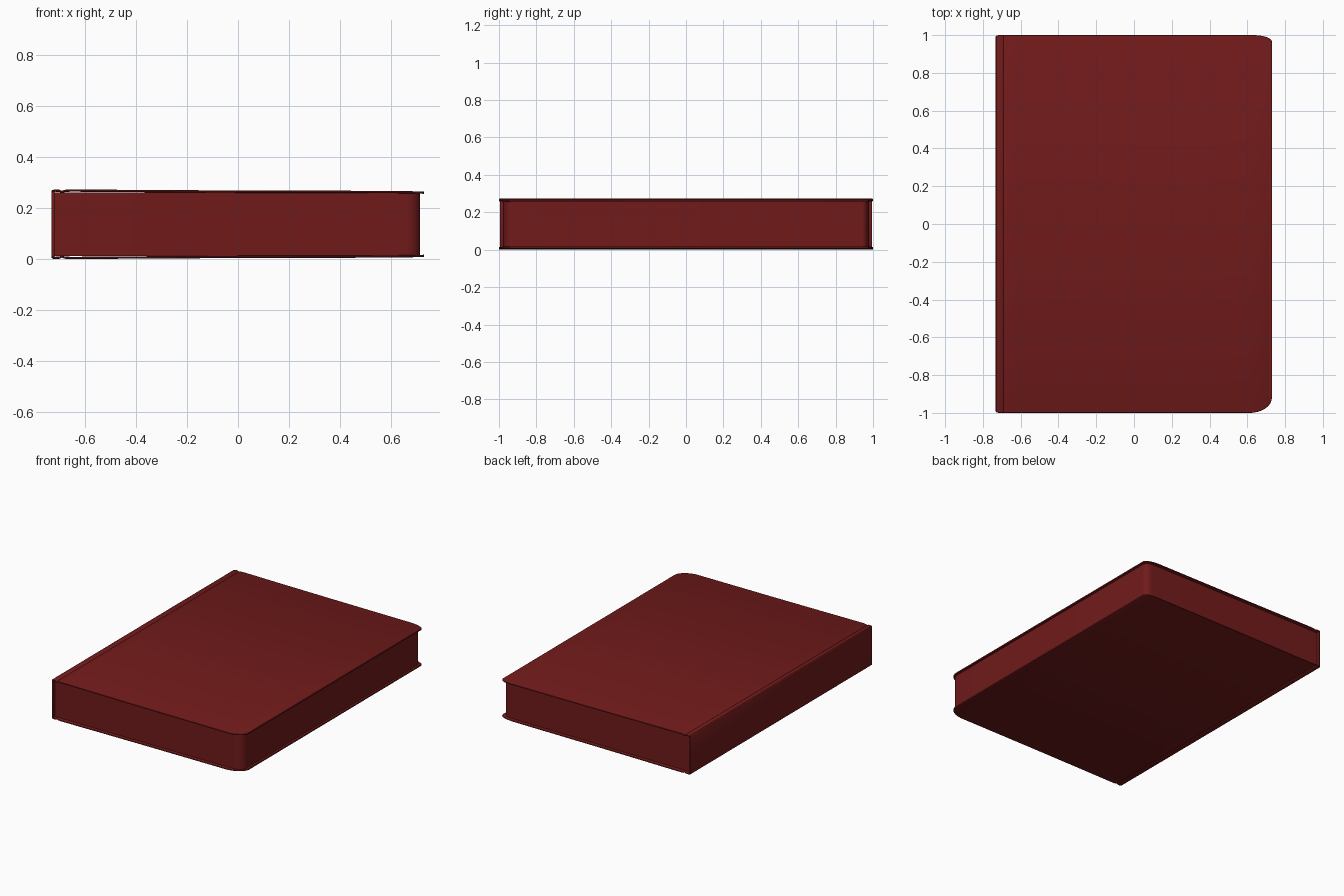
import bpy, bmesh
from math import sin, cos, pi, sqrt

if "Cube" in bpy.data.objects:
    bpy.data.objects.remove(bpy.data.objects["Cube"])

MID = 0.1365      # half height of the closed book
EDGE = 0.73       # fore edge of the covers

mat = bpy.data.materials.new("dark_red")
mat.diffuse_color = (0.165, 0.0105, 0.0105, 1)
mat.use_nodes = True
mat.node_tree.nodes["Principled BSDF"].inputs["Base Color"].default_value = mat.diffuse_color


def finish(name, bm):
    bmesh.ops.recalc_face_normals(bm, faces=bm.faces[:])
    me = bpy.data.meshes.new(name)
    bm.to_mesh(me)
    bm.free()
    ob = bpy.data.objects.new(name, me)
    bpy.context.collection.objects.link(ob)
    ob.location.z = MID
    me.materials.append(mat)
    bpy.ops.object.select_all(action='DESELECT')
    ob.select_set(True)
    bpy.context.view_layer.objects.active = ob
    bpy.ops.object.shade_smooth_by_angle(angle=0.6)
    return ob


def corner_inset(x, rx, ry):
    t = min(max((x - (EDGE - rx)) / rx, 0), 1)
    return ry * (1 - sqrt(1 - t * t))


# Cover boards: hinge bead, groove and board lofted along x, mirrored below
stations = [(-0.731, .131), (-0.727, .135), (-0.715, .1365), (-0.702, .136),
            (-0.691, .131), (-0.68, .135), (-0.66, .1365), (-0.62, .1365),
            (-0.4, .1347), (0, .1325), (0.4, .1315)]
for i in range(13):
    s = sin(i / 12 * pi / 2)
    stations.append((EDGE - 0.12 + 0.12 * s, .131 - 0.0025 * s))

bm = bmesh.new()
rings = []
H = 0.0045        # half board thickness
for k, (x, z) in enumerate(stations):
    spine_inset = 0.007 if k == 0 else 0.002 if k == 1 else 0
    lo = -1 + corner_inset(x, 0.12, 0.08) + spine_inset
    hi = 1 - corner_inset(x, 0.10, 0.035) - spine_inset
    ring = []
    for y, start in ((hi, -pi / 2), (lo, pi / 2)):
        side = 1 if y == hi else -1
        for j in range(5):
            a = start + j * pi / 4
            ring.append(bm.verts.new((x, y - side * H + H * cos(a), z - H + H * sin(a))))
    rings.append(ring)
n = len(rings[0])
for a, b in zip(rings, rings[1:]):
    for j in range(n):
        bm.faces.new((a[j], a[(j + 1) % n], b[(j + 1) % n], b[j]))
bm.faces.new(rings[0])
bm.faces.new(rings[-1])
covers = finish("cover_boards", bm)
mirror = covers.modifiers.new("mirror", 'MIRROR')
mirror.use_axis = (False, False, True)

# Spine: flat strip with softened edges
bm = bmesh.new()
bmesh.ops.create_cube(bm, size=1)
for v in bm.verts:
    v.co.x = -0.7255 + v.co.x * 0.013
    v.co.y *= 1.99
    v.co.z *= 0.264
bmesh.ops.bevel(bm, geom=bm.edges[:], offset=0.003, segments=2,
                profile=0.5, affect='EDGES')
finish("spine", bm)

# Page block: inset from the covers, rounded at the fore edge corners
bm = bmesh.new()
outline = [(-0.722, -0.978)]
for rx, ry, side in ((0.06, 0.05, -1), (0.05, 0.035, 1)):
    arc = [(0.714 - rx + rx * sin(i / 8 * pi / 2),
            side * (0.976 - ry + ry * cos(i / 8 * pi / 2))) for i in range(9)]
    outline += arc if side < 0 else arc[::-1]
outline.append((-0.722, 0.978))
base = bm.faces.new([bm.verts.new((x, y, -0.125)) for x, y in outline])
ext = bmesh.ops.extrude_face_region(bm, geom=[base])
for v in ext["geom"]:
    if isinstance(v, bmesh.types.BMVert):
        v.co.z = 0.125
if not any(abs(f.normal.z) > 0.9 and f.calc_center_median().z < 0 for f in bm.faces):
    bmesh.ops.holes_fill(bm, edges=[e for e in bm.edges if e.is_boundary])
finish("page_block", bm)
